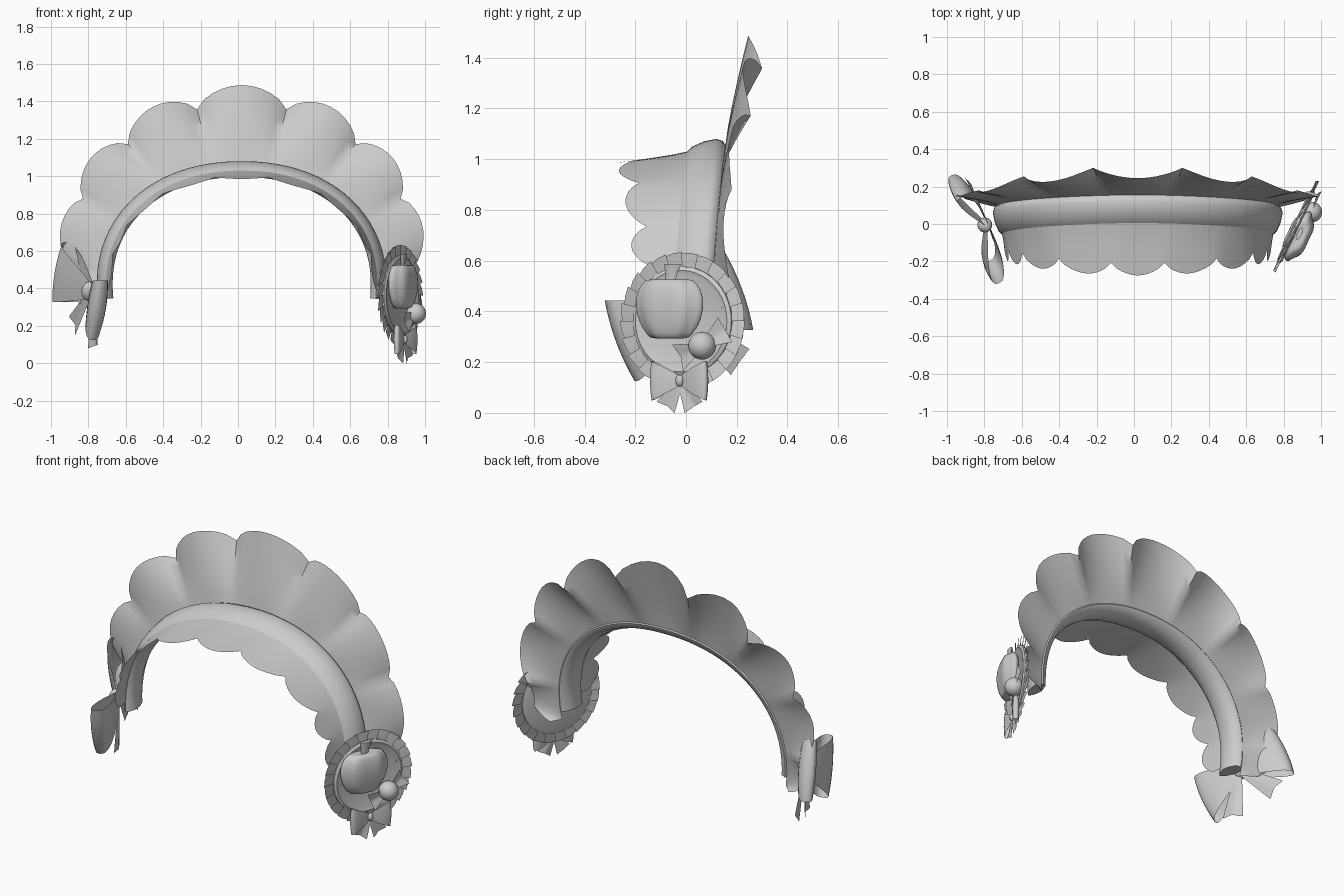
import bpy, bmesh
from math import sin, cos, pi, radians, copysign
from mathutils import Matrix, Vector

if "Cube" in bpy.data.objects:
    bpy.data.objects.remove(bpy.data.objects["Cube"])

CX, CZ = 0.02, 0.42      # centre of the arch


def build(name, verts, faces, mat=Matrix(), angle=40):
    me = bpy.data.meshes.new(name)
    me.from_pydata([mat @ Vector(v) for v in verts], [], faces)
    bm = bmesh.new()
    bm.from_mesh(me)
    bmesh.ops.remove_doubles(bm, verts=bm.verts, dist=0.0004)
    bmesh.ops.recalc_face_normals(bm, faces=bm.faces)
    bm.to_mesh(me)
    bm.free()
    ob = bpy.data.objects.new(name, me)
    bpy.context.collection.objects.link(ob)
    bpy.ops.object.select_all(action='DESELECT')
    ob.select_set(True)
    bpy.context.view_layer.objects.active = ob
    bpy.ops.object.shade_smooth_by_angle(angle=radians(angle))
    return ob


def grid(name, rows, mat=Matrix(), wrap=False, caps=False, angle=40):
    """Surface through rows of points; wrap closes each row."""
    n, m = len(rows), len(rows[0])
    faces = [(i*m + j, i*m + (j+1) % m, (i+1)*m + (j+1) % m, (i+1)*m + j)
             for i in range(n-1) for j in range(m if wrap else m-1)]
    if caps:
        faces += [tuple(range(m)), tuple(range((n-1)*m, n*m))]
    return build(name, [p for r in rows for p in r], faces, mat, angle)


def frame(origin, u, tilt=0):
    """Local frame on a side of the head: x along u, y up, z outward."""
    u, v = Vector(u).normalized(), Vector((0, 0, 1))
    m = Matrix((u, v, u.cross(v))).transposed().to_4x4()
    return Matrix.Translation(origin) @ m @ Matrix.Rotation(radians(tilt), 4, 'Z')


# --- headband arch
def arch(a):
    p = 2.15
    return ((abs(cos(a))/0.775)**p + (abs(sin(a))/0.66)**p) ** (-1/p)


def polar(a, r, y):
    return (CX + r*cos(a), y, CZ + r*sin(a))


def front_y(a):
    return -0.06 + 0.06*sin(a)


section = [(-.055, 0), (-.03, .025), (-.01, .07), (0, .12), (-.008, .145), (-.03, .16),
           (-.06, .15), (-.08, .10), (-.085, .06), (-.075, .02)]
rows = []
for i in range(49):
    a = radians(-6 + 192*i/48)
    rows.append([polar(a, arch(a)+d, front_y(a)+w) for d, w in section])
grid("headband", rows, wrap=True, caps=True, angle=50)


# --- scalloped ruffles: each lobe lies between two valleys
def ruffle(name, half, edge, base, steps):
    """half: (angle, radius, y) of the valleys on one side."""
    vals = [(180-v[0],) + v[1:] for v in reversed(half)] + list(half)
    rows = []
    for k in range(len(vals)-1):
        v0, v1 = vals[k], vals[k+1]
        for i in range(10 + (k == len(vals)-2)):
            t = i/10
            a, r, y = [p + (q-p)*t for p, q in zip(v0, v1)]
            a = radians(a)
            b, e = base(a), edge(a, r, y, max(0, sin(pi*t)))
            rows.append([polar(a, b[0] + (e[0]-b[0])*s, b[1] + (e[1]-b[1])*s**1.2)
                         for s in [j/steps for j in range(steps+1)]])
    grid(name, rows, angle=60)


ruffle("back_ruffle",
       [(75.7, .967, .30), (51, .967, .255), (28.4, .966, .18), (5, .91, .175), (-10, .80, .13)],
       lambda a, r, y, b: (r + (.065 + .035*max(0, sin(a)))*b**.7,
                           y - (.02 + .035*max(0, sin(a)))*b),
       lambda a: (arch(a) - .025, front_y(a) + .155), 6)
ruffle("front_ruffle",
       [(76, 0, -.207), (49, 0, -.185), (27, 0, -.155), (13, 0, -.14), (-2, 0, -.12)],
       lambda a, r, y, b: (arch(a) - .06 - .02*max(0, sin(a)) - .015*b, y - .068*b**.7),
       lambda a: (arch(a) - .05, front_y(a) + .005), 4)


# --- bows and fans
def fan(name, mat, length, w0, w1, lift=0.0, pleat=0.008):
    rows = [[((w0 + (w1-w0)*t)*(j/6 - .5), -length*t + 0.06*w1*(1-abs(j/3-1))*t,
              lift*t + pleat*t*cos(2*pi*j/6)) for j in range(7)] for t in (0, .35, .7, 1)]
    return grid(name, rows, mat, angle=60)


def knot(name, mat, r, depth):
    rows = []
    for i in range(9):
        t = pi*i/8
        rows.append([(r*(.25 + .75*sin(t))*cos(2*pi*j/12), -1.4*r*cos(t),
                      depth*sin(t)*sin(2*pi*j/12)) for j in range(12)])
    return grid(name, rows, mat, wrap=True, caps=True)


def bow(name, mat, span, h, thick, rise, tail_len, tail_w):
    for side, label in ((1, "a"), (-1, "b")):
        rows = []
        for k in range(9):
            q = k/4 - 1
            row = []
            for i in range(24):
                s = 2*pi*i/24
                x = (1 - cos(s))/2
                n = copysign(abs(sin(s))**.7, sin(s))
                row.append((side*span*(x - .05*q*q*x), q*h*(.2 + .8*x**.8),
                            thick*n*(1 - .2*q*q)*(.2 + .8*x) + rise*x))
            rows.append(row)
        grid(f"{name}_loop_{label}", rows, mat, wrap=True, angle=60)
        fan(f"{name}_tail_{label}", mat @ Matrix.Rotation(radians(30*side), 4, 'Z'),
            tail_len, tail_w*.3, tail_w, pleat=.06*tail_w)
    knot(f"{name}_knot", mat @ Matrix.Translation((0, 0, thick*.2)), span*.13, thick*.6)


# large bow on the left end
bow("side_bow", frame((-.785, 0, .385), (.40, -.91, 0), -22), .285, .172, .068, .07, .30, .13)

# --- rosette on the right end
disk = frame((.865, -.012, .362), (.43, .9, 0))


def at(u, v, n):
    return disk @ Matrix.Translation((u, v, n))


# padded plate
prof = [(.001, -.015), (.19, -.015), (.215, -.008), (.215, .008), (.20, .016), (.185, .01), (.001, .014)]
grid("rosette_plate", [[(r*cos(2*pi*j/40), r*sin(2*pi*j/40), n) for j in range(40)]
                       for r, n in prof], disk, wrap=True, angle=35)

# overlapping pleats around the plate
verts, faces = [], []
N = 24
for i in range(N):
    a0, a1 = 2*pi*i/N, 2*pi*(i+1.2)/N
    k = len(verts)
    for a, n, r in ((a0, .009, .272), ((a0+a1)/2, .002, .270), (a1, -.008, .266)):
        verts += [(.195*cos(a), .195*sin(a), n*.4), (r*cos(a), r*sin(a), n)]
    faces += [(k, k+1, k+3, k+2), (k+2, k+3, k+5, k+4)]
build("rosette_frill", verts, faces, disk)

# lobed apple with a dimple on top, and its stem
rows = []
for i in range(17):
    t = pi*i/16
    row = []
    for j in range(40):
        p = 2*pi*j/40
        r = sin(t)**.75*(1 + .05*cos(6*p))*(1 + .12*cos(t)) if 0 < i < 16 else .001
        v = .135*cos(t) - .028*max(0, 1 - sin(t)*1.8)*(1 if t < pi/2 else -1)
        row.append((.138*r*cos(p), v, .062*r*sin(p)))
    rows.append(row)
grid("apple", rows, at(-.042, .048, .035), wrap=True, angle=70)
grid("apple_stem", [[(w*cos(pi*j/4) + o, v, .35*w*sin(pi*j/4)) for j in range(8)]
                    for w, v, o in ((.02, .09, 0), (.025, .14, .005), (.038, .178, .012))],
     at(-.04, .045, .035), wrap=True, caps=True)

# wrapped sweet: ball with a flared fan at each end
R = .055
rows = [[(R*sin(pi*i/12)*cos(2*pi*j/20), R*cos(pi*i/12), R*sin(pi*i/12)*sin(2*pi*j/20))
         for j in range(20)] for i in range(13)]
sweet = at(.105, -.097, .045)
grid("sweet_ball", rows, sweet, wrap=True)
for label, ang in (("a", 122), ("b", -66)):
    fan(f"sweet_wrapper_{label}", sweet @ Matrix.Rotation(radians(ang), 4, 'Z'),
        .118, .02, .115, lift=-.01)

# small bow at the bottom of the rosette
bow("small_bow", at(.0, -.235, .025), .125, .078, .025, .01, .122, .09)
